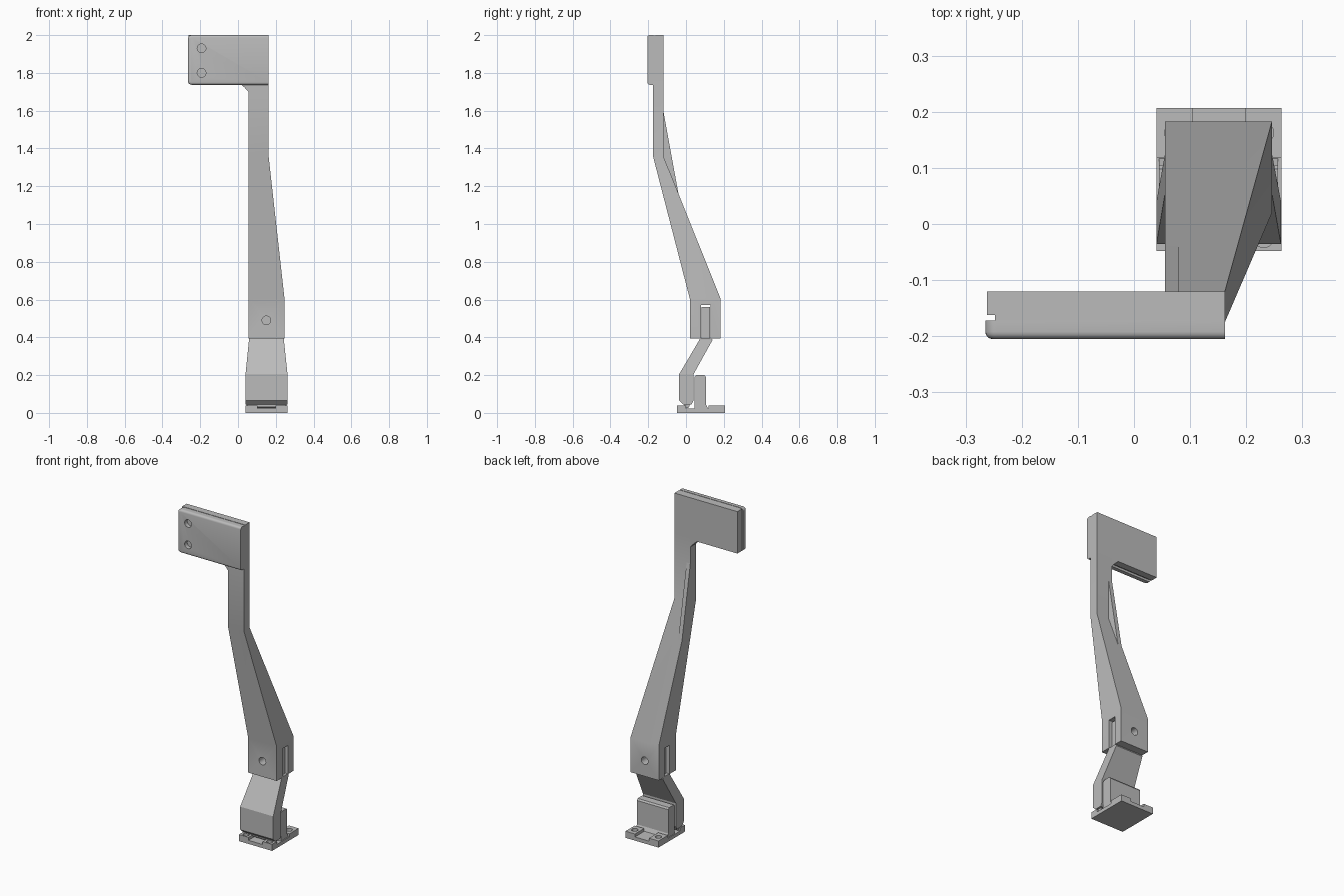
import bpy, bmesh, math
from mathutils import Matrix, Vector

old = bpy.data.objects.get("Cube")
if old:
    bpy.data.objects.remove(old)

grey = bpy.data.materials.new("matte grey")
grey.use_nodes = True
grey.diffuse_color = (0.5, 0.5, 0.5, 1)
grey.node_tree.nodes["Principled BSDF"].inputs["Base Color"].default_value = (0.5, 0.5, 0.5, 1)


def finish(bm, name):
    bmesh.ops.recalc_face_normals(bm, faces=bm.faces)
    mesh = bpy.data.meshes.new(name)
    bm.to_mesh(mesh)
    bm.free()
    mesh.materials.append(grey)
    ob = bpy.data.objects.new(name, mesh)
    bpy.context.collection.objects.link(ob)
    return ob


def loft(name, sections):
    """Rectangular sections (z, x0, x1, y0, y1) joined from bottom to top."""
    bm = bmesh.new()
    rings = [[bm.verts.new(p) for p in ((x0, y0, z), (x1, y0, z), (x1, y1, z), (x0, y1, z))]
             for z, x0, x1, y0, y1 in sections]
    for a, b in zip(rings, rings[1:]):
        for i in range(4):
            j = (i + 1) % 4
            bm.faces.new((a[i], a[j], b[j], b[i]))
    bm.faces.new(rings[0])
    bm.faces.new(rings[-1])
    return finish(bm, name)


def box(name, x0, x1, y0, y1, z0, z1):
    return loft(name, [(z0, x0, x1, y0, y1), (z1, x0, x1, y0, y1)])


def prism(name, points, direction):
    bm = bmesh.new()
    face = bm.faces.new([bm.verts.new(p) for p in points])
    out = bmesh.ops.extrude_face_region(bm, geom=[face])
    moved = [v for v in out["geom"] if isinstance(v, bmesh.types.BMVert)]
    bmesh.ops.translate(bm, verts=moved, vec=direction)
    return finish(bm, name)


def cylinder(name, centre, radius, depth, axis="Z"):
    bm = bmesh.new()
    turn = {"X": Matrix.Rotation(math.pi / 2, 4, "Y"),
            "Y": Matrix.Rotation(math.pi / 2, 4, "X"), "Z": Matrix()}[axis]
    bmesh.ops.create_cone(bm, cap_ends=True, segments=24, radius1=radius, radius2=radius,
                          depth=depth, matrix=Matrix.Translation(centre) @ turn)
    return finish(bm, name)


def cut(target, cutter):
    cutter.hide_render = True
    mod = target.modifiers.new("cut", "BOOLEAN")
    mod.operation = "DIFFERENCE"
    mod.solver = "EXACT"
    mod.object = cutter
    bpy.context.view_layer.objects.active = target
    bpy.ops.object.modifier_apply(modifier=mod.name)
    bpy.data.objects.remove(cutter)


def smooth(ob):
    bpy.ops.object.select_all(action="DESELECT")
    ob.select_set(True)
    bpy.context.view_layer.objects.active = ob
    bpy.ops.object.shade_smooth_by_angle(angle=math.radians(35))


# Bent arm, wide at the foot and narrow at the top
arm = loft("arm", [(0.395, 0.055, 0.246, 0.02, 0.183), (0.605, 0.055, 0.246, 0.02, 0.183),
                   (1.36, 0.055, 0.162, -0.175, -0.12), (1.76, 0.055, 0.162, -0.175, -0.12)])
cut(arm, box("slot_cutter", 0, 0.3, 0.08, 0.13, 0.3, 0.57))
cut(arm, cylinder("pin_cutter", (0.15, 0.1, 0.49), 0.023, 0.3, "Y"))
smooth(arm)

# Thin stiffening rib behind the bend
prism("rib", [(0.055, -0.122, 1.61), (0.055, -0.04, 1.16), (0.055, -0.122, 1.36)],
      Vector((0.025, 0, 0)))

# Head plate: back layer, recessed core and rounded front layer
box("head_back", -0.262, 0.162, -0.162, -0.12, 1.745, 2.0)
box("head_core", -0.248, 0.162, -0.175, -0.16, 1.75, 1.998)

bm = bmesh.new()
bmesh.ops.create_cube(bm, size=1)
for v in bm.verts:
    v.co = (-0.265 if v.co.x < 0 else 0.162,
            -0.205 if v.co.y < 0 else -0.172,
            1.737 if v.co.z < 0 else 2.0)
corners = [e for e in bm.edges if all(v.co.x < 0 for v in e.verts)
           and abs(e.verts[0].co.y - e.verts[1].co.y) > 0.01]
bmesh.ops.bevel(bm, geom=corners, offset=0.02, segments=5, profile=0.5, affect="EDGES")
rim = [e for e in bm.edges if all(v.co.y < -0.2 for v in e.verts)
       and not all(v.co.x > 0.16 for v in e.verts)]
bmesh.ops.bevel(bm, geom=rim, offset=0.013, segments=4, profile=0.5, affect="EDGES")
front = finish(bm, "head_front")
for z in (1.80, 1.93):
    cut(front, cylinder("screw_cutter", (-0.193, -0.2, z), 0.023, 0.04, "Y"))
smooth(front)

# Rounded inside corner between head and arm
r = 0.045
arc = [(0.055 - r + r * math.cos(a), -0.175, 1.745 - r + r * math.sin(a))
       for a in (math.pi / 2 * i / 8 for i in range(9))]
smooth(prism("corner_fillet", arc + [(0.06, -0.175, 1.70), (0.06, -0.175, 1.75),
                                     (0.01, -0.175, 1.75)], Vector((0, 0.055, 0))))

# Cranked link with a tang held in the arm slot
loft("link", [(0.045, 0.04, 0.262, -0.015, 0.03), (0.065, 0.04, 0.262, -0.036, 0.04),
              (0.205, 0.04, 0.262, -0.036, 0.04), (0.385, 0.058, 0.243, 0.07, 0.14),
              (0.396, 0.058, 0.243, 0.075, 0.135)])
box("link_tang", 0.075, 0.228, 0.083, 0.127, 0.38, 0.56)

# Foot: upright block, hinge pin and base plate
loft("foot_block", [(0.015, 0.045, 0.257, 0.045, 0.12), (0.045, 0.045, 0.257, 0.045, 0.105),
                    (0.19, 0.045, 0.257, 0.045, 0.105), (0.2, 0.045, 0.257, 0.053, 0.098)])
cylinder("hinge_pin", (0.151, 0.005, 0.04), 0.014, 0.2, "X")
base = box("base_plate", 0.04, 0.263, -0.048, 0.207, 0, 0.022)

# Raised screw tabs on the base corners
for side, x in (("right", 0.072), ("left", 0.231)):
    for end, y0, y1 in (("front", -0.048, 0.0), ("back", 0.118, 0.207)):
        tab = box(f"{end}_{side}_tab", x - 0.032, x + 0.032, y0, y1, 0.02, 0.04)
        cut(tab, cylinder("tab_cutter", (x, (y0 + y1) / 2, 0.03), 0.018, 0.06))
        smooth(tab)
